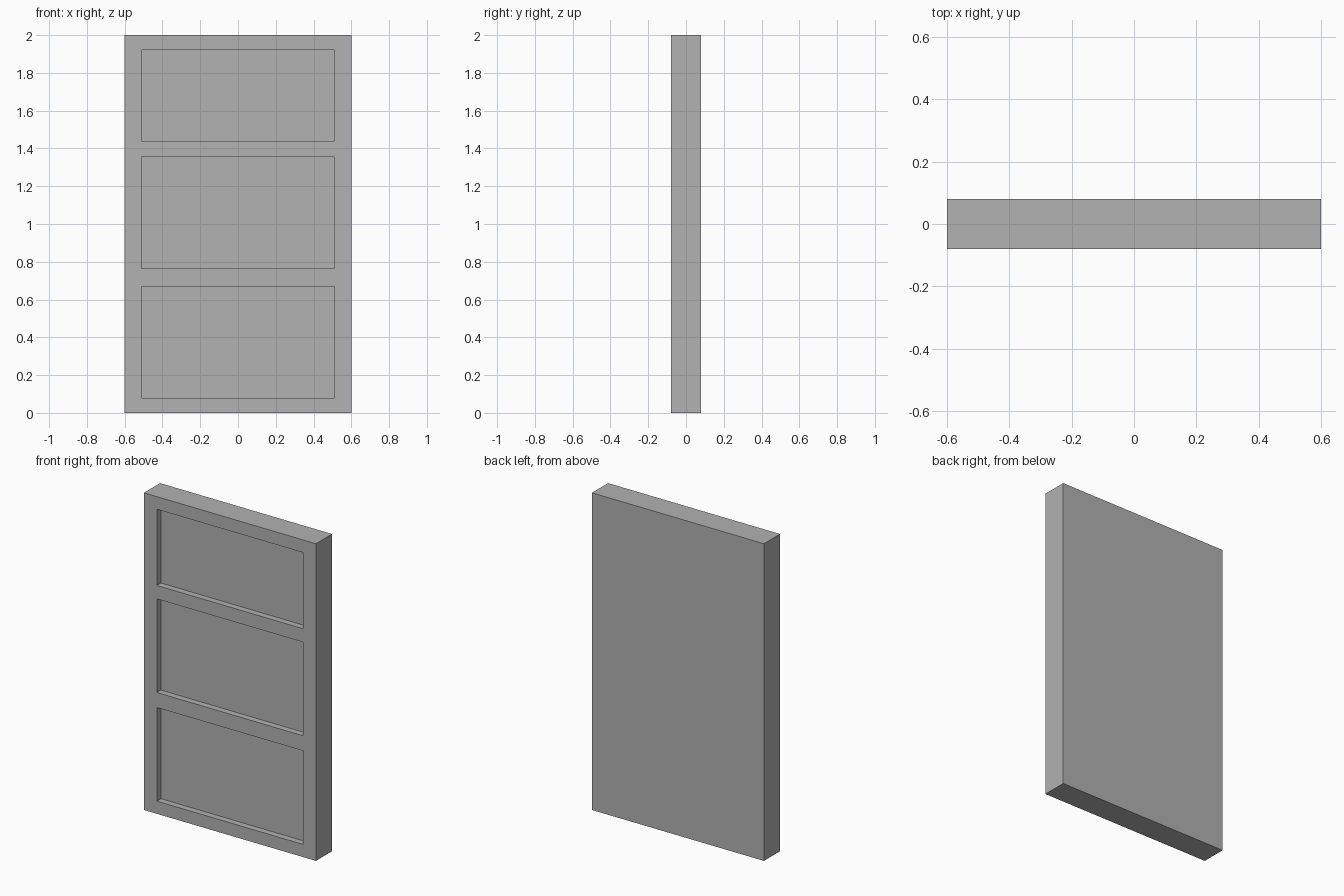
import bpy
import bmesh
from mathutils import Vector

if "Cube" in bpy.data.objects:
    bpy.data.objects.remove(bpy.data.objects["Cube"], do_unlink=True)

WIDTH, DEPTH, HEIGHT = 1.2, 0.16, 2.0
RECESS = 0.04
PANEL_X = 0.51
PANELS = [(0.08, 0.67), (0.765, 1.355), (1.44, 1.92)]

# Plain grey finish
grey = bpy.data.materials.new("plain_grey")
grey.use_nodes = True
colour = (0.445, 0.445, 0.445, 1)
grey.diffuse_color = colour
grey.node_tree.nodes["Principled BSDF"].inputs["Base Color"].default_value = colour

# Solid slab standing on the ground
bm = bmesh.new()
bmesh.ops.create_cube(bm, size=1)
bmesh.ops.scale(bm, vec=(WIDTH, DEPTH, HEIGHT), verts=bm.verts)
bmesh.ops.translate(bm, vec=(0, 0, HEIGHT / 2), verts=bm.verts)


def front_faces():
    return [f for f in bm.faces if f.normal.y < -0.9]


def cut_front(point, normal):
    """Score a straight line across the front face only."""
    faces = front_faces()
    edges = {e for f in faces for e in f.edges}
    verts = {v for f in faces for v in f.verts}
    bmesh.ops.bisect_plane(bm, geom=faces + list(edges) + list(verts),
                           plane_co=point, plane_no=normal)
    bm.normal_update()


bm.normal_update()
for x in (-PANEL_X, PANEL_X):
    cut_front(Vector((x, 0, 0)), Vector((1, 0, 0)))
for z in [z for span in PANELS for z in span]:
    cut_front(Vector((0, 0, z)), Vector((0, 0, 1)))

# Three panels sunk into the front
sunk = []
for f in front_faces():
    c = f.calc_center_median()
    if abs(c.x) < PANEL_X and any(lo < c.z < hi for lo, hi in PANELS):
        sunk.append(f)
new_faces = bmesh.ops.extrude_discrete_faces(bm, faces=sunk)["faces"]
bmesh.ops.translate(bm, vec=(0, RECESS, 0),
                    verts=list({v for f in new_faces for v in f.verts}))
bmesh.ops.recalc_face_normals(bm, faces=bm.faces)

mesh = bpy.data.meshes.new("panelled_door")
bm.to_mesh(mesh)
bm.free()
mesh.materials.append(grey)
door = bpy.data.objects.new("panelled_door", mesh)
bpy.context.collection.objects.link(door)
